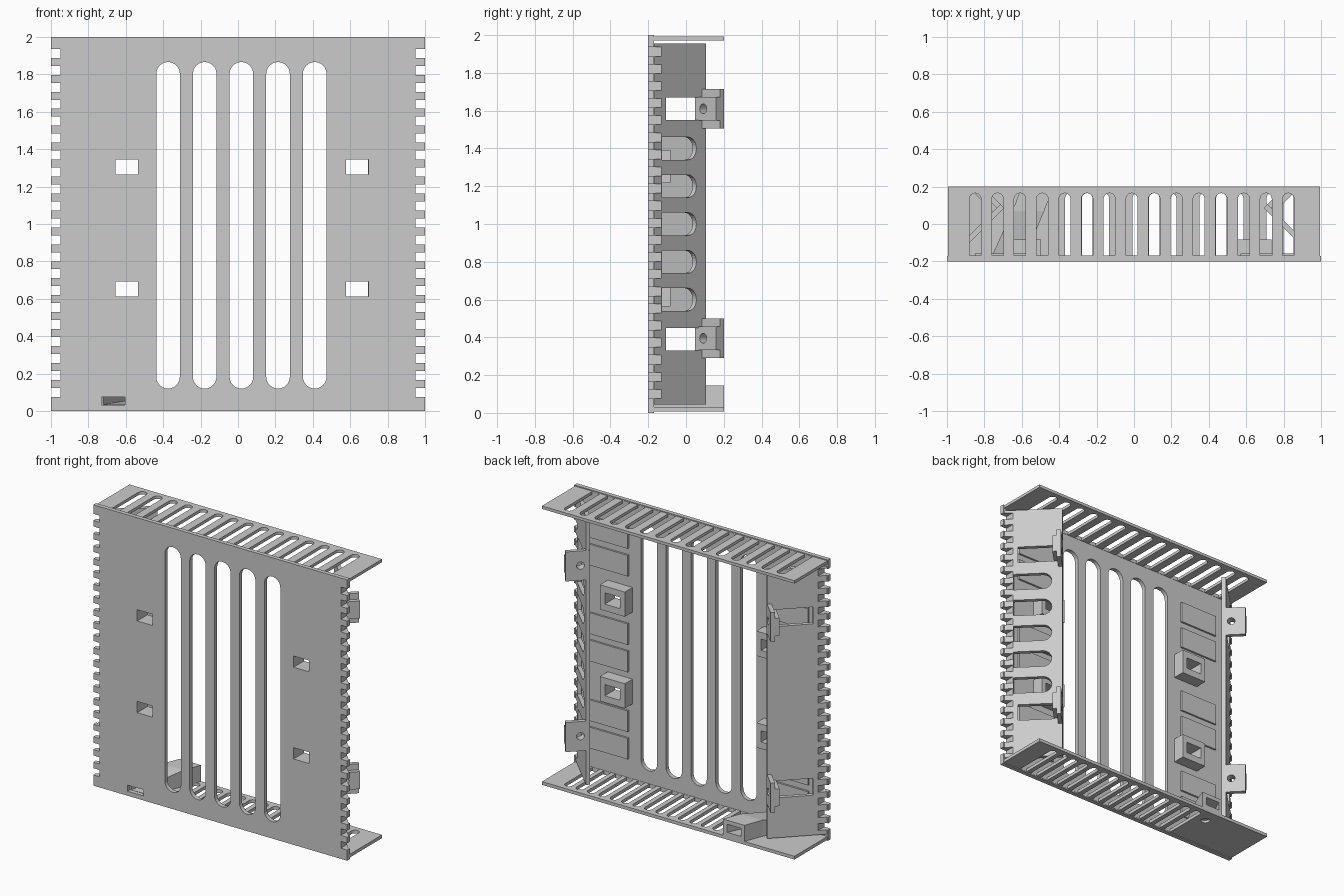
import bpy, bmesh
from math import pi, sin, cos
from mathutils import Matrix, Vector

if "Cube" in bpy.data.objects:
    bpy.data.objects.remove(bpy.data.objects["Cube"])


def frame(a, b, c, o=(0, 0, 0)):
    m = Matrix((a, b, c)).transposed().to_4x4()
    m.translation = Vector(o)
    return m


FLAT = frame((1, 0, 0), (0, 1, 0), (0, 0, 1))    # x, y profile, height z
FRONT = frame((1, 0, 0), (0, 0, 1), (0, 1, 0))   # x, z profile, depth y


def loft(bm, low, high):
    """Closed solid between two rings of 3D points."""
    a = [bm.verts.new(p) for p in low]
    b = [bm.verts.new(p) for p in high]
    n = len(a)
    bm.faces.new(a)
    bm.faces.new(b[::-1])
    for i in range(n):
        bm.faces.new((a[i], b[i], b[(i + 1) % n], a[(i + 1) % n]))


def prism(bm, m, pts, c0, c1):
    loft(bm, [m @ Vector((*p, c0)) for p in pts], [m @ Vector((*p, c1)) for p in pts])


def rect(x0, x1, y0, y1):
    return [(x0, y0), (x1, y0), (x1, y1), (x0, y1)]


def arc(cx, cy, r, a0, a1, n=12):
    return [(cx + r * cos(a0 + (a1 - a0) * i / n), cy + r * sin(a0 + (a1 - a0) * i / n))
            for i in range(n + 1)]


def circle(cx, cy, r):
    return arc(cx, cy, r, 0, 2 * pi, 24)[:-1]


def make(name, bm):
    bmesh.ops.recalc_face_normals(bm, faces=bm.faces)
    me = bpy.data.meshes.new(name)
    bm.to_mesh(me)
    bm.free()
    ob = bpy.data.objects.new(name, me)
    bpy.context.collection.objects.link(ob)
    return ob


def part(name, solids, holes=()):
    """Object from prisms, with a set of disjoint prisms cut out."""
    bm = bmesh.new()
    for s in solids:
        prism(bm, *s)
    ob = make(name, bm)
    if holes:
        bm = bmesh.new()
        for h in holes:
            prism(bm, *h)
        cut(ob, make("cutter", bm))
    return ob


def cut(ob, cutter):
    cutter.hide_render = True
    mod = ob.modifiers.new("cut", 'BOOLEAN')
    mod.operation, mod.solver, mod.object = 'DIFFERENCE', 'EXACT', cutter
    dg = bpy.context.evaluated_depsgraph_get()
    me = bpy.data.meshes.new_from_object(ob.evaluated_get(dg))
    ob.modifiers.clear()
    ob.data = me
    bpy.data.objects.remove(cutter)


# Edge notches, shared by the front panel and the slanted walls
notches = {s: [(FRONT, rect(*sorted((s * 0.95, s * 1.05)), z - 0.024, z + 0.024), -0.3, -0.1)
               for z in [0.1 + 0.0906 * i for i in range(21)]] for s in (-1, 1)}

# Front panel with five long slots and small openings
windows = [(x, z) for x in (-0.594, 0.638) for z in (0.652, 1.305)]
holes = notches[-1] + notches[1]
for i in range(5):
    x = -0.374 + 0.196 * i
    holes.append((FRONT, arc(x, 1.803, 0.063, 0, pi) + arc(x, 0.183, 0.063, pi, 2 * pi), -0.3, 0))
holes += [(FRONT, rect(x - 0.06, x + 0.06, z - 0.04, z + 0.04), -0.3, 0) for x, z in windows]
holes.append((FRONT, rect(-0.73, -0.605, 0.032, 0.075), -0.3, 0))
part("front_panel", [(FRONT, rect(-1, 1, 0, 2), -0.2, -0.17)], holes)

# Top and bottom vent plates
def vents(xs, w):
    return [(FLAT, [(x - w, -0.168)] + [(x + w, -0.168)] + arc(x, 0.165 - w, w, 0, pi), -1, 3)
            for x in xs]

part("top_plate", [(FLAT, rect(-0.995, 0.995, -0.175, 0.2), 1.972, 1.993)],
     vents([-0.849 + 0.1196 * i for i in range(15)], 0.031))
part("bottom_plate", [(FLAT, rect(-0.995, 0.995, -0.175, 0.2), 0.007, 0.03)],
     vents([0.826 - 0.0897 * i for i in range(15)], 0.028)
     + [(FLAT, circle(-0.54, 0.1, 0.03), -1, 1)])

# Slanted side walls with clip brackets; profile is (along wall, z), depth is outward
d = 0.5 ** 0.5
for s, side in ((-1, "left"), (1, "right")):
    o = (s * 0.99, -0.17, 0)
    wall = frame((-s * d, d, 0), (0, 0, 1), (s * d, d, 0), o)
    across = frame((s * d, d, 0), (0, 0, 1), (-s * d, d, 0), o)
    holes = [(wall, rect(0.09, 0.334, z - 0.06, z + 0.06), -0.1, 0.1) for z in (0.39, 1.61)]
    if s > 0:
        holes += [(wall, [(0.06, z - 0.06)] + arc(0.258, z, 0.06, -pi / 2, pi / 2)
                   + [(0.06, z + 0.06)], -0.1, 0.1) for z in (0.6, 0.8, 1, 1.2, 1.4)]
    w = part(side + "_wall", [(wall, rect(0, 0.39, 0.045, 1.955), -0.028, 0)], holes)
    bm = bmesh.new()
    for n in notches[s]:
        prism(bm, *n)
    cut(w, make("notch_cutter", bm))
    for z, level in ((0.395, "lower"), (1.61, "upper")):
        hole = circle(0.036, z, 0.026)
        part(f"{side}_{level}_clip_plate", [(across, rect(-0.026, 0.133, z - 0.105, z + 0.105), 0.362, 0.391)],
             [(across, hole, 0.2, 0.5)])
        part(f"{side}_{level}_clip_block", [(across, rect(-0.023, 0.133, z - 0.062, z + 0.062), 0.333, 0.362)],
             [(across, hole, 0.2, 0.5)])

# Sleeves behind the small openings
for i, (x, z) in enumerate(windows):
    part(f"sleeve_{i}", [(FRONT, rect(x - 0.098, x + 0.098, z - 0.088, z + 0.088), -0.171, -0.083)],
         [(FRONT, rect(x - 0.06, x + 0.06, z - 0.04, z + 0.04), -0.3, 0)])

# Raised pads on the inside of the panel
for x0, x1, side in ((-0.85, -0.55, "left"), (0.57, 0.87, "right")):
    part(side + "_pads", [(FRONT, rect(x0, x1, z, z + 0.15), -0.171, -0.157)
                          for z in (0.165, 0.36, 0.785, 0.98, 1.468, 1.665)])

# Slanted cable duct on the bottom plate
def ring(x0, x1, y, z0, z1):
    return [(x0, y, z0), (x1, y, z0), (x1, y, z1), (x0, y, z1)]

bm = bmesh.new()
sections = [ring(-0.76, -0.58, -0.171, 0.025, 0.1), ring(-0.65, -0.48, 0.07, 0.025, 0.145),
            ring(-0.6, -0.43, 0.2, 0.025, 0.145)]
rows = [[bm.verts.new(p) for p in r] for r in sections]
bm.faces.new(rows[0])
bm.faces.new(rows[-1])
for a, b in zip(rows, rows[1:]):
    for i in range(4):
        bm.faces.new((a[i], b[i], b[(i + 1) % 4], a[(i + 1) % 4]))
duct = make("cable_duct", bm)
bm = bmesh.new()
loft(bm, ring(-0.732, -0.605, -0.2, 0.032, 0.075), ring(-0.566, -0.457, 0.22, 0.06, 0.118))
cut(duct, make("duct_cutter", bm))
